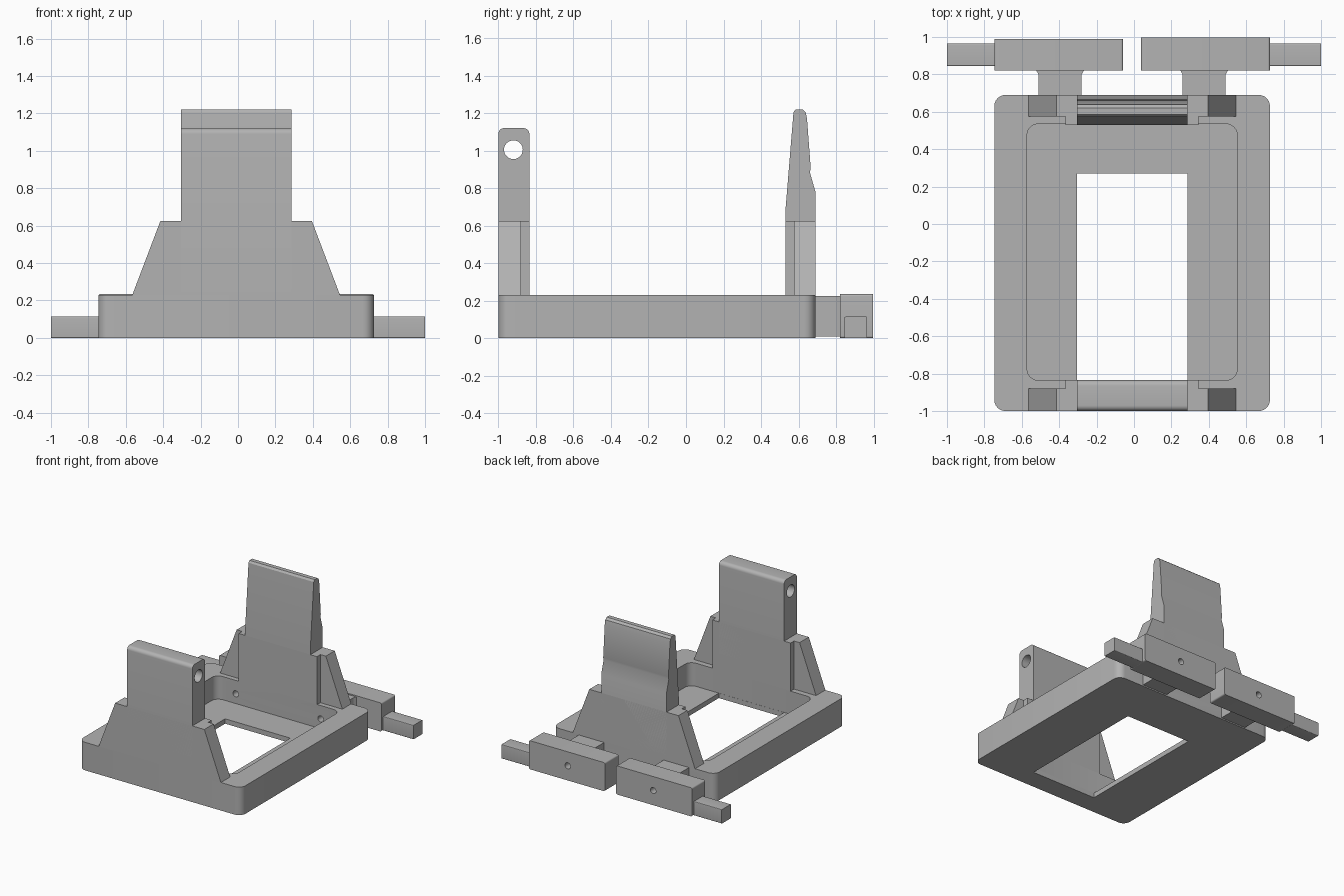
import bpy, bmesh, math
from mathutils import Vector

cube = bpy.data.objects.get("Cube")
if cube:
    bpy.data.objects.remove(cube, do_unlink=True)

grey = bpy.data.materials.new("plain_grey")
grey.use_nodes = True
colour = (0.45, 0.45, 0.45, 1)
grey.diffuse_color = colour
grey.node_tree.nodes["Principled BSDF"].inputs["Base Color"].default_value = colour

CX = -0.01            # middle of the frame
BASE_TOP = 0.23
FRONT, BACK = -1.0, 0.69


def prism(name, points, axis, lo, hi, round_axis=None, radius=0.0, keep=None):
    """Extrude a 2D outline along an axis; optionally round edges parallel to round_axis."""
    place = {"x": lambda a, b, c: (c, a, b),
             "y": lambda a, b, c: (a, c, b),
             "z": lambda a, b, c: (a, b, c)}[axis]
    bm = bmesh.new()
    low = [bm.verts.new(place(a, b, lo)) for a, b in points]
    high = [bm.verts.new(place(a, b, hi)) for a, b in points]
    bm.faces.new(low)
    bm.faces.new(high)
    n = len(points)
    for i in range(n):
        j = (i + 1) % n
        bm.faces.new((low[i], low[j], high[j], high[i]))
    if radius:
        k = "xyz".index(round_axis)
        edges = []
        for e in bm.edges:
            d = (e.verts[1].co - e.verts[0].co).normalized()
            mid = (e.verts[0].co + e.verts[1].co) / 2
            if abs(d[k]) > 0.99 and (keep is None or keep(mid)):
                edges.append(e)
        bmesh.ops.bevel(bm, geom=edges, offset=radius, segments=6,
                        affect="EDGES", profile=0.5)
    bmesh.ops.recalc_face_normals(bm, faces=bm.faces)
    mesh = bpy.data.meshes.new(name)
    bm.to_mesh(mesh)
    bm.free()
    mesh.materials.append(grey)
    ob = bpy.data.objects.new(name, mesh)
    bpy.context.collection.objects.link(ob)
    return ob


def box(name, x, y, z, round_axis=None, radius=0.0, keep=None):
    outline = [(x[0], y[0]), (x[1], y[0]), (x[1], y[1]), (x[0], y[1])]
    return prism(name, outline, "z", z[0], z[1], round_axis, radius, keep)


def rod(name, axis, a, b, radius, lo, hi):
    ring = [(a + radius * math.cos(t * math.tau / 32),
             b + radius * math.sin(t * math.tau / 32)) for t in range(32)]
    return prism(name, ring, axis, lo, hi)


def activate(ob):
    bpy.ops.object.select_all(action="DESELECT")
    ob.select_set(True)
    bpy.context.view_layer.objects.active = ob


def cut(ob, cutter):
    mod = ob.modifiers.new("cut", "BOOLEAN")
    mod.operation = "DIFFERENCE"
    mod.solver = "EXACT"
    mod.object = cutter
    activate(ob)
    bpy.ops.object.modifier_apply(modifier=mod.name)
    bpy.data.objects.remove(cutter, do_unlink=True)


def span(half):
    return (CX - half, CX + half)


parts = []

# Base tray with a rounded pocket and an open window in its floor
base = box("base_tray", span(0.737), (FRONT, BACK), (0, BASE_TOP), "z", 0.06)
cut(base, box("pocket", span(0.562), (-0.835, 0.535), (0.04, 0.4), "z", 0.06))
cut(base, box("window", span(0.296), (-0.834, 0.27), (-0.1, 0.1)))
parts.append(base)

# Front tower: upright slab with rounded top and a cross hole
tower = box("front_tower", span(0.296), (FRONT, -0.835), (BASE_TOP, 1.12),
            "x", 0.03, lambda m: m.z > 1)
cut(tower, rod("pin_hole", "x", -0.92, 1.005, 0.05, -1, 1))
parts.append(tower)

# Back tower: tapered blade with a small step on the outer face
blade = [(0.53, BASE_TOP), (BACK, BASE_TOP), (BACK, 0.78), (0.66, 0.885),
         (0.665, 0.905), (0.645, 1.17), (0.638, 1.205), (0.62, 1.22),
         (0.585, 1.22), (0.573, 1.205), (0.53, 0.68)]
parts.append(prism("back_tower", blade, "x", *span(0.296)))

# Sloped wings and thicker shoulders that brace each tower
wing = [(CX - 0.555, BASE_TOP), (CX + 0.555, BASE_TOP),
        (CX + 0.405, 0.625), (CX - 0.405, 0.625)]
for side, wing_y, core_y in (("front", (FRONT, -0.88), (FRONT, -0.835)),
                             ("back", (0.575, BACK), (0.53, BACK))):
    parts.append(prism(side + "_wings", wing, "y", *wing_y))
    parts.append(box(side + "_shoulders", span(0.355), core_y, (BASE_TOP, 0.625)))

# Rear clamp blocks, each with a flared neck, an end stub and a bolt hole
for side, s, shift in (("right", -1, 0.0), ("left", 1, 0.008)):
    def across(a, b):
        return sorted((CX + s * a, CX + s * b))
    bolt = CX + s * 0.385
    block = box(side + "_clamp_block", across(0.048, 0.737),
                (0.82, 0.99 + shift), (0, 0.235), "y", 0.012)
    neck_outline = [(bolt - 0.115, 0.68), (bolt + 0.115, 0.68),
                    (bolt + 0.115, 0.80), (bolt + 0.13, 0.825),
                    (bolt - 0.13, 0.825), (bolt - 0.115, 0.80)]
    neck = prism(side + "_neck", neck_outline, "z", 0.01, 0.225)
    stub = box(side + "_end_stub", across(0.73, 0.99 if s < 0 else 1.01),
               (0.845, 0.965), (0, 0.115), "x", 0.006)
    for ob in (base, block, neck):
        cut(ob, rod("bolt_hole", "y", bolt, 0.12, 0.025, 0.4, 1.2))
    parts += [block, neck, stub]

for ob in parts:
    activate(ob)
    bpy.ops.object.shade_smooth_by_angle(angle=math.radians(30))
